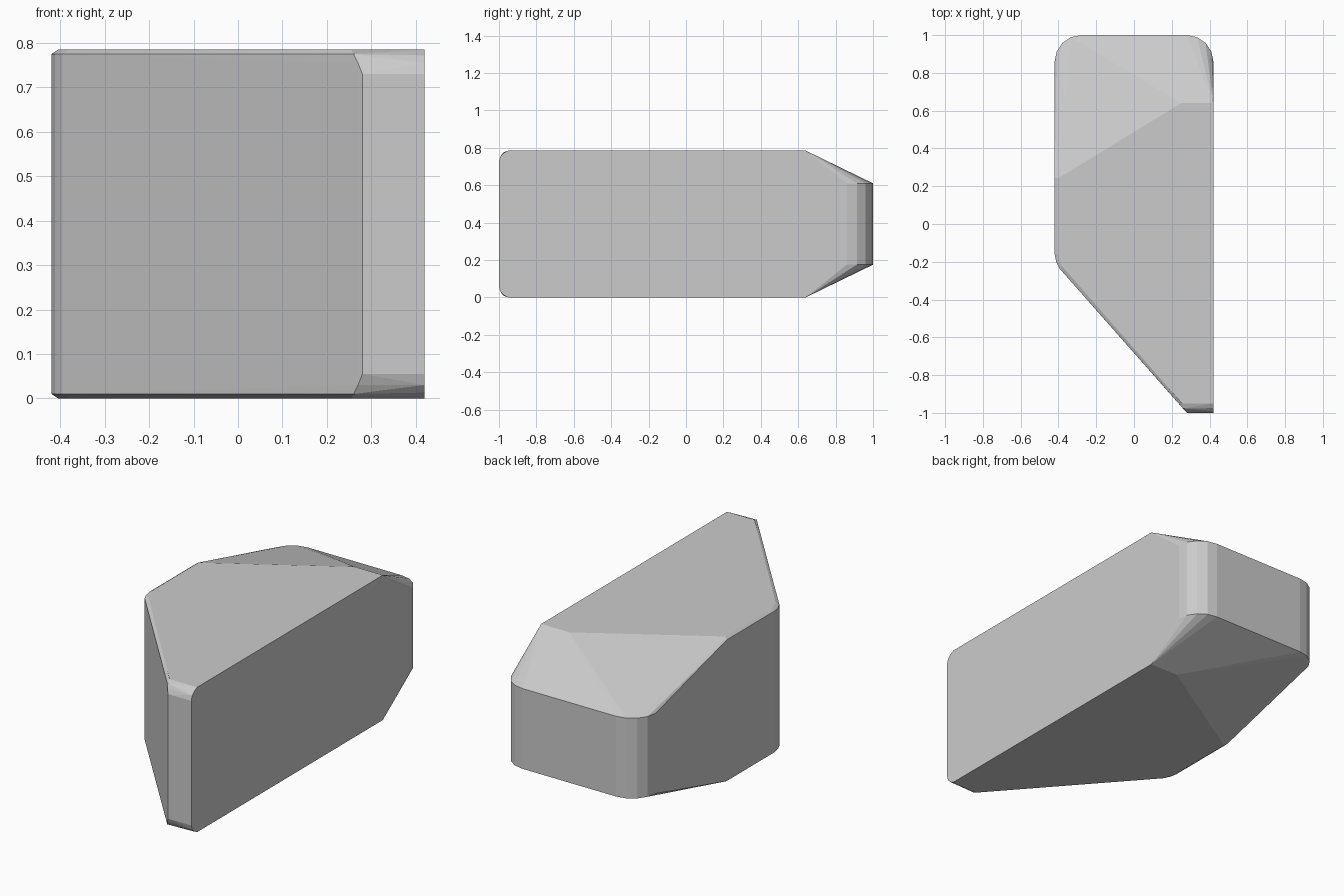
import bpy, bmesh
from math import sin, cos, radians

if "Cube" in bpy.data.objects:
    bpy.data.objects.remove(bpy.data.objects["Cube"])

HEIGHT = 0.785
R = 0.14  # radius of the two rear vertical corners


def arc(cx, cy, start, end, steps):
    return [(cx + R * cos(radians(start + (end - start) * i / steps)),
             cy + R * sin(radians(start + (end - start) * i / steps)))
            for i in range(steps + 1)]


# Upper half outlines, keyed by height
layers = {
    0.785: [(0.42, 0.64), (0.25, 0.64), (-0.405, 0.24), (-0.405, -0.16),
            (-0.38, -0.225), (0.255, -0.95), (0.42, -0.95)],
    0.775: [(-0.42, 0.25), (-0.42, -0.16), (-0.412, -0.2), (-0.395, -0.235),
            (0.26, -0.977)],
    0.772: [(0.42, -0.975), (0.26, -0.977)],
    0.755: [(0.42, -0.992), (0.27, -0.989)],
    0.73: [(0.42, -1.0), (0.28, -1.0)],
    # rounded rear wall, foot of the sloping facets
    0.61: arc(0.28, 0.86, 0, 90, 4) + arc(-0.28, 0.86, 90, 180, 4),
}

# Solid body: convex hull of the outlines mirrored about mid height
bm = bmesh.new()
for z, outline in layers.items():
    for x, y in outline:
        bm.verts.new((x, y, z))
        bm.verts.new((x, y, HEIGHT - z))
hull = bmesh.ops.convex_hull(bm, input=bm.verts)
loose = {v for v in hull["geom_interior"] + hull["geom_unused"]
         if isinstance(v, bmesh.types.BMVert)}
bmesh.ops.delete(bm, geom=list(loose), context='VERTS')
bmesh.ops.dissolve_limit(bm, angle_limit=radians(0.5),
                         verts=bm.verts, edges=bm.edges)
bmesh.ops.recalc_face_normals(bm, faces=bm.faces)

mesh = bpy.data.meshes.new("faceted_block")
bm.to_mesh(mesh)
bm.free()
block = bpy.data.objects.new("faceted_block", mesh)
bpy.context.collection.objects.link(block)
